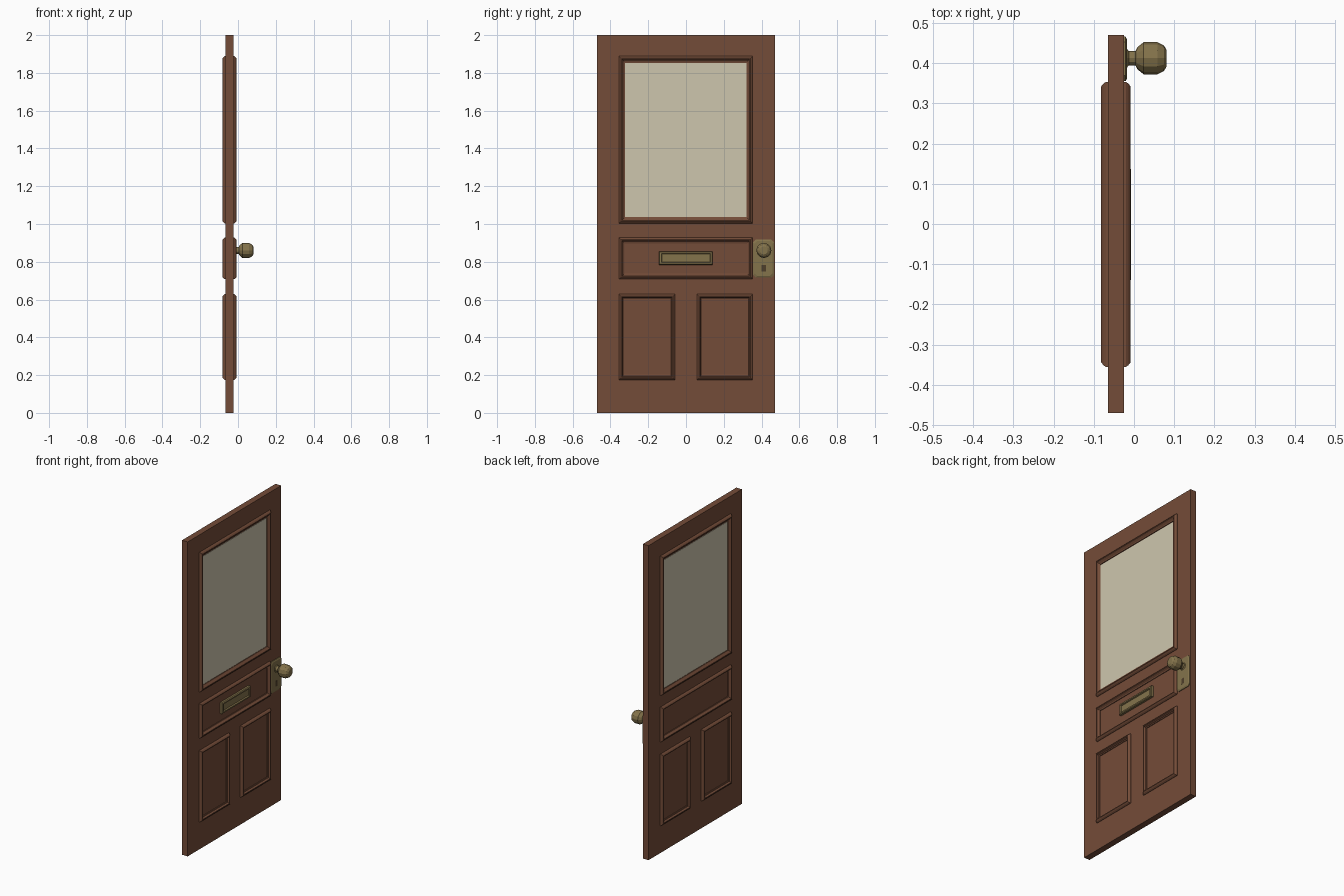
import bpy, bmesh, math
from mathutils import Vector

if "Cube" in bpy.data.objects:
    bpy.data.objects.remove(bpy.data.objects["Cube"])


def srgb(r, g, b):
    return tuple(((c / 255 + 0.055) / 1.055) ** 2.4 for c in (r, g, b)) + (1,)


def material(name, rgb):
    m = bpy.data.materials.new(name)
    m.diffuse_color = srgb(*rgb)
    m.use_nodes = True
    m.node_tree.nodes["Principled BSDF"].inputs["Base Color"].default_value = m.diffuse_color
    return m


WOOD = material("brown wood", (116, 76, 56))
BRASS = material("aged brass", (132, 115, 75))
GLASS = material("frosted glass", (206, 198, 174))
DARK = material("keyhole dark", (78, 62, 42))

MID = -0.045      # centre plane of the door
FACE = -0.025     # front face of the slab


def build(name, verts, faces, mat):
    me = bpy.data.meshes.new(name)
    bm = bmesh.new()
    vs = [bm.verts.new(v) for v in verts]
    for f in faces:
        bm.faces.new([vs[i] for i in f])
    bmesh.ops.recalc_face_normals(bm, faces=bm.faces)
    bm.to_mesh(me)
    bm.free()
    me.materials.append(mat)
    ob = bpy.data.objects.new(name, me)
    bpy.context.collection.objects.link(ob)
    return ob


def loft(name, rings, mat, caps=True, closed=False):
    """Join matching rings of points with quads."""
    n = len(rings[0])
    verts = [p for r in rings for p in r]
    faces = []
    for k in range(len(rings) if closed else len(rings) - 1):
        a, b = k * n, (k + 1) % len(rings) * n
        faces += [(a + i, a + (i + 1) % n, b + (i + 1) % n, b + i) for i in range(n)]
    if caps:
        faces += [tuple(range(n)), tuple(range(len(verts) - n, len(verts)))]
    return build(name, verts, faces, mat)


def rect(x, y0, y1, z0, z1, inset=0.0):
    y0, y1, z0, z1 = y0 + inset, y1 - inset, z0 + inset, z1 - inset
    return [(x, y0, z0), (x, y1, z0), (x, y1, z1), (x, y0, z1)]


def box(name, x0, x1, area, mat):
    return loft(name, [rect(x0, *area), rect(x1, *area)], mat)


def moulding(name, area, width):
    """Mitred frame on both faces of the door: (inset, height above centre)."""
    profile = [(0, 0.018), (0, 0.025), (0.004, 0.031), (0.011, 0.0365),
               (0.016, 0.0365), (width - 0.006, 0.026), (width, 0.024), (width, 0.018)]
    for side, sign in (("front", 1), ("back", -1)):
        rings = [rect(MID + sign * h, *area, inset=i) for i, h in profile]
        loft(f"{name}_{side}", rings, WOOD, caps=False, closed=True)


# Door slab and window pane
box("door_slab", -0.065, FACE, (-0.47, 0.47, 0, 2), WOOD)
box("window_pane", MID - 0.022, MID + 0.022, (-0.325, 0.325, 1.034, 1.852), GLASS)

# Panel mouldings
moulding("window_moulding", (-0.355, 0.353, 1.003, 1.889), 0.033)
moulding("middle_moulding", (-0.355, 0.353, 0.708, 0.928), 0.03)
moulding("lower_left_moulding", (-0.355, -0.058, 0.175, 0.629), 0.027)
moulding("lower_right_moulding", (0.058, 0.353, 0.175, 0.629), 0.027)

# Letter slot: raised bevelled rim with a sunken flap
slot = (-0.143, 0.141, 0.784, 0.855)
loft("letter_slot", [rect(x, *slot, inset=i) for x, i in
     ((FACE, 0), (-0.013, 0), (-0.008, 0.004), (-0.008, 0.012), (-0.016, 0.015))], BRASS)


# Lock plate with clipped corners
def clipped(x, inset):
    y0, y1, z0, z1 = 0.355 + inset, 0.466 - inset, 0.716 + inset, 0.918 - inset
    c = 0.014
    return [(x, y0 + c, z0), (x, y1 - c, z0), (x, y1, z0 + c), (x, y1, z1 - c),
            (x, y1 - c, z1), (x, y0 + c, z1), (x, y0, z1 - c), (x, y0, z0 + c)]


loft("lock_plate", [clipped(FACE, 0), clipped(-0.021, 0), clipped(-0.017, 0.008)], BRASS)
box("keyhole", -0.018, -0.0165, (0.399, 0.423, 0.748, 0.784), DARK)

# Door knob turned around the x axis
turned = [(-0.018, 0.024), (-0.013, 0.018), (0.004, 0.018), (0.008, 0.027),
          (0.024, 0.040), (0.058, 0.040), (0.074, 0.032), (0.081, 0.021)]
SIDES = 12
loft("door_knob", [[(x, 0.412 + r * math.cos(2 * math.pi * k / SIDES),
                     0.86 + r * math.sin(2 * math.pi * k / SIDES)) for k in range(SIDES)]
                   for x, r in turned], BRASS)
